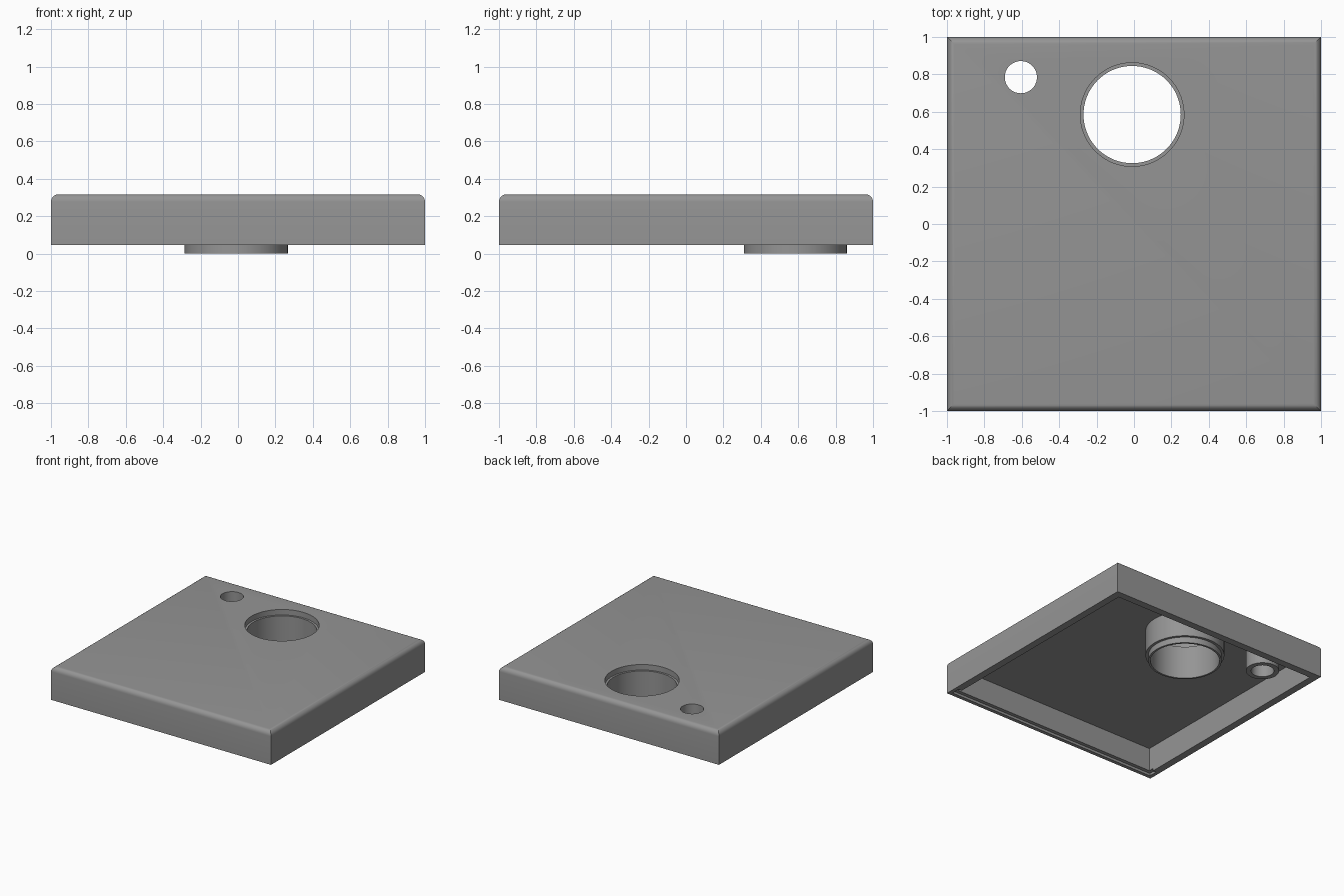
import bpy, bmesh, math
from mathutils import Matrix

if "Cube" in bpy.data.objects:
    bpy.data.objects.remove(bpy.data.objects["Cube"])

SEG = 72
BASE, TOP, ROOF = 0.045, 0.317, 0.257   # rim, upper face, cavity ceiling
WALL = 0.06
PORT = (-0.01, 0.585)                   # large opening
VENT = (-0.605, 0.785)                  # small opening

grey = bpy.data.materials.new("mid grey")
grey.diffuse_color = (0.3, 0.3, 0.3, 1)
grey.use_nodes = True
grey.node_tree.nodes["Principled BSDF"].inputs["Base Color"].default_value = grey.diffuse_color


def add(name, bm):
    bmesh.ops.recalc_face_normals(bm, faces=bm.faces)
    mesh = bpy.data.meshes.new(name)
    bm.to_mesh(mesh)
    bm.free()
    mesh.materials.append(grey)
    ob = bpy.data.objects.new(name, mesh)
    bpy.context.collection.objects.link(ob)
    return ob


def box(name, x0, x1, y0, y1, z0, z1, round_top=0):
    bm = bmesh.new()
    bmesh.ops.create_cube(bm, size=1)
    bm.transform(Matrix.Translation(((x0 + x1) / 2, (y0 + y1) / 2, (z0 + z1) / 2))
                 @ Matrix.Diagonal((x1 - x0, y1 - y0, z1 - z0, 1)))
    if round_top:
        edges = [e for e in bm.edges if all(v.co.z > z1 - 1e-4 for v in e.verts)]
        bmesh.ops.bevel(bm, geom=edges, offset=round_top, segments=6,
                        profile=0.5, affect='EDGES')
    return add(name, bm)


def lathe(name, centre, profile, capped=False):
    """Revolve (radius, z) points; capped closes both ends into a solid."""
    bm = bmesh.new()
    rings = []
    for r, z in profile:
        rings.append([bm.verts.new((centre[0] + r * math.cos(math.tau * i / SEG),
                                    centre[1] + r * math.sin(math.tau * i / SEG), z))
                      for i in range(SEG)])
    for a, b in zip(rings, rings[1:]):
        for i in range(SEG):
            j = (i + 1) % SEG
            bm.faces.new((a[i], a[j], b[j], b[i]))
    if capped:
        bm.faces.new(rings[0])
        bm.faces.new(rings[-1])
    return add(name, bm)


def cut(target, cutter):
    mod = target.modifiers.new("cut", 'BOOLEAN')
    mod.operation, mod.solver, mod.object = 'DIFFERENCE', 'EXACT', cutter
    bpy.context.view_layer.objects.active = target
    bpy.ops.object.modifier_apply(modifier=mod.name)
    bpy.data.objects.remove(cutter)


# Hollow lid with rounded upper edges
lid = box("lid", -1, 1, -1, 1, BASE, TOP, 0.04)
inner = 1 - WALL
cut(lid, box("cavity_cutter", -inner, inner, -inner, inner, -0.2, ROOF))
# Shallow rebate along the inside of the front rim
cut(lid, box("rebate_cutter", -0.97, 0.97, -0.97, -0.9, -0.2, BASE + 0.02))
# Stepped large opening and plain small opening
cut(lid, lathe("port_cutter", PORT, [(0.26, 0.2), (0.26, TOP - 0.045),
                                     (0.277, TOP - 0.045), (0.277, 0.4)], True))
cut(lid, lathe("vent_cutter", VENT, [(0.086, 0.2), (0.086, 0.4)], True))

# Tubes hanging below the openings
port = lathe("port_tube", PORT, [(0.297, ROOF), (0.297, BASE + 0.003), (0.276, BASE + 0.003),
                                 (0.276, 0), (0.26, 0), (0.26, ROOF)])
vent = lathe("vent_tube", VENT, [(0.125, ROOF), (0.125, BASE),
                                 (0.086, BASE), (0.086, ROOF)])

# Smooth curved faces, keep hard edges
for ob in (lid, port, vent):
    bpy.ops.object.select_all(action='DESELECT')
    ob.select_set(True)
    bpy.context.view_layer.objects.active = ob
    bpy.ops.object.shade_smooth_by_angle(angle=math.radians(30))
